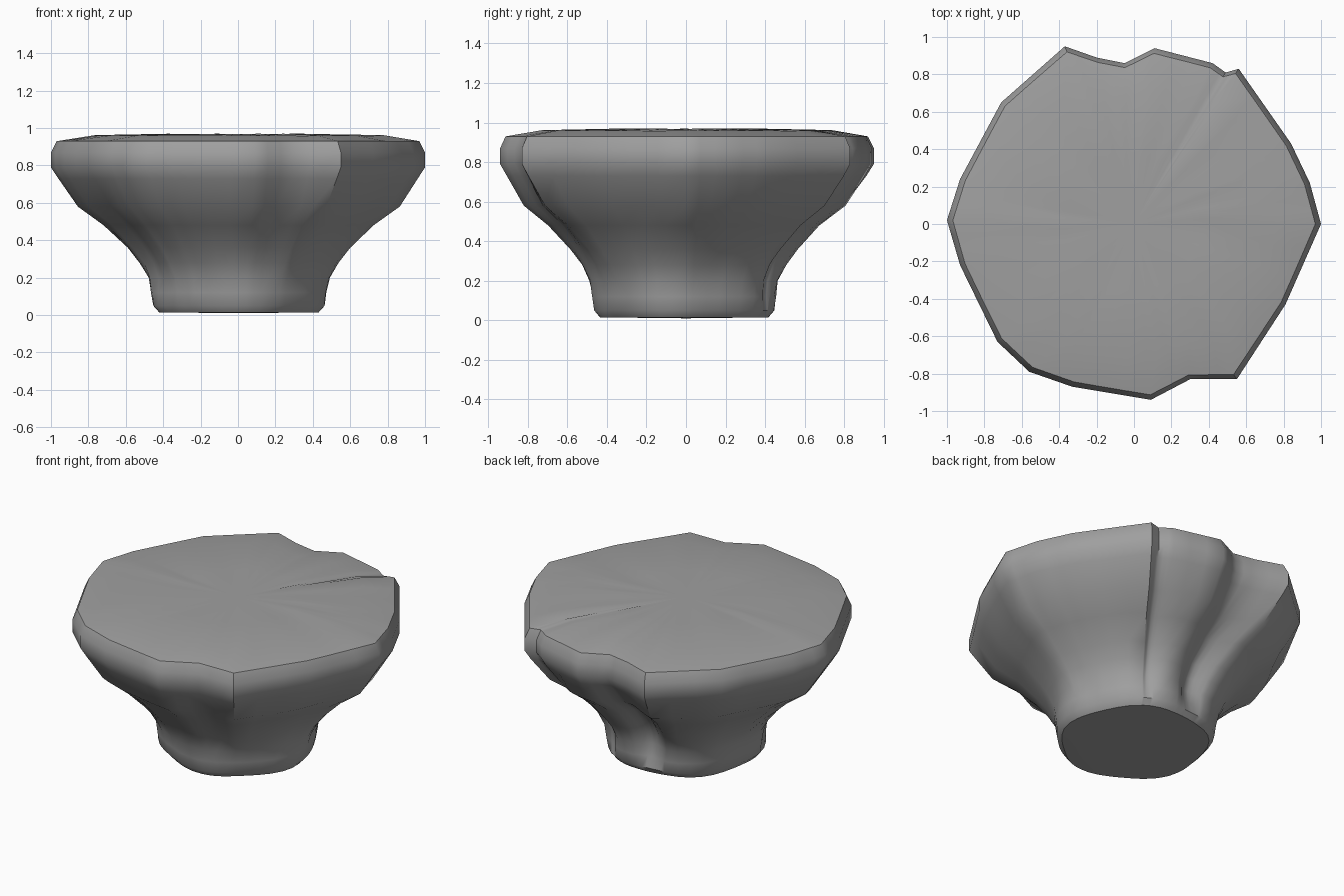
import bpy, bmesh, math, random

cube = bpy.data.objects.get("Cube")
if cube:
    bpy.data.objects.remove(cube)
random.seed(4)

# Widest outline of the boulder, counter-clockwise
OUTLINE = [(1, 0), (.94, .22), (.84, .43), (.56, .83), (.49, .81), (.42, .86),
           (.11, .94), (-.05, .86), (-.2, .89), (-.37, .95), (-.71, .65), (-.93, .24),
           (-1, .02), (-.93, -.22), (-.73, -.63), (-.56, -.79), (-.33, -.87),
           (.09, -.94), (.3, -.83), (.55, -.83), (.81, -.43)]

# Side profile: height and flare (0 = foot, 1 = widest outline)
PROFILE = [(.015, -.03), (.05, .03), (.12, .05), (.2, .08), (.28, .16), (.36, .28),
           (.48, .5), (.58, .75), (.73, .93), (.79, 1), (.87, 1), (.93, .945)]

# Weathered gullies: direction in degrees, half width, depth
GULLIES = [(98, 11, .09), (60, 6, .05), (205, 9, .05), (-20, 8, .02)]


def gully_depth(angle, z):
    strength = max(0, math.sin(math.pi * min(max((z - .04) / .68, 0), 1)))
    total = 0
    for direction, width, depth in GULLIES:
        off = (angle - direction + 180) % 360 - 180
        total += depth * math.exp(-(off / width) ** 2)
    return total * strength


def dense_outline(parts=3):
    points = []
    for a, b in zip(OUTLINE, OUTLINE[1:] + OUTLINE[:1]):
        for k in range(parts):
            t = k / parts
            points.append((a[0] + (b[0] - a[0]) * t, a[1] + (b[1] - a[1]) * t))
    return points


def bridge(bm, low, high):
    n = len(low)
    for i in range(n):
        j = (i + 1) % n
        bm.faces.new((low[i], low[j], high[j], high[i]))


# Boulder: lofted flank, domed top and flat underside
bm = bmesh.new()
outline = dense_outline()
rings = []
for z, flare in PROFILE:
    ring = []
    for x, y in outline:
        wide = math.hypot(x, y)
        angle = math.atan2(y, x)
        foot = .44 + .012 * math.cos(5 * angle + 1)
        r = foot + (wide - foot) * flare - gully_depth(math.degrees(angle), z)
        if .05 < z < .6:
            r += random.uniform(-.004, .004)
        ring.append(bm.verts.new((r * math.cos(angle), r * math.sin(angle), z)))
    rings.append(ring)

rim = rings[-1]
for scale, z in ((.8, .96), (.4, .967)):
    rings.append([bm.verts.new((v.co.x * scale, v.co.y * scale,
                                z + random.uniform(-.003, .003))) for v in rim])
for low, high in zip(rings, rings[1:]):
    bridge(bm, low, high)
top = bm.verts.new((0, 0, .968))
bottom = bm.verts.new((0, 0, .01))
for i in range(len(outline)):
    j = (i + 1) % len(outline)
    bm.faces.new((rings[-1][i], rings[-1][j], top))
    bm.faces.new((rings[0][j], rings[0][i], bottom))
bmesh.ops.recalc_face_normals(bm, faces=bm.faces)

mesh = bpy.data.meshes.new("boulder")
bm.to_mesh(mesh)
bm.free()
boulder = bpy.data.objects.new("boulder", mesh)
bpy.context.collection.objects.link(boulder)

# Stone grey
stone = bpy.data.materials.new("stone_grey")
stone.use_nodes = True
grey = (.35, .35, .35, 1)
stone.diffuse_color = grey
stone.node_tree.nodes["Principled BSDF"].inputs["Base Color"].default_value = grey
mesh.materials.append(stone)

bpy.ops.object.select_all(action="DESELECT")
boulder.select_set(True)
bpy.context.view_layer.objects.active = boulder
bpy.ops.object.shade_smooth_by_angle(angle=math.radians(42))
